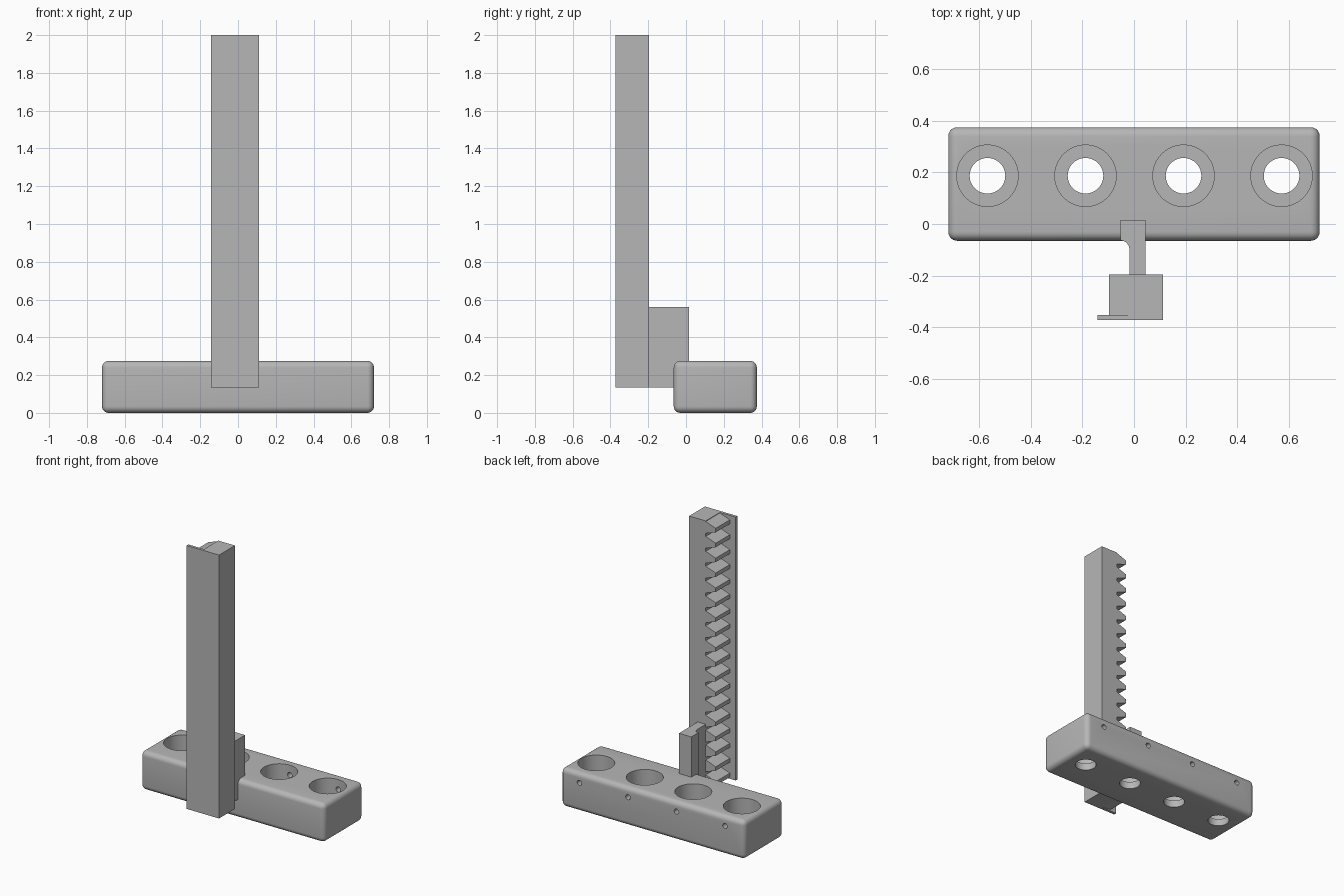
import bpy
import bmesh
from math import cos, sin, pi, tan, radians
from mathutils import Matrix, Vector

default = bpy.data.objects.get("Cube")
if default:
    bpy.data.objects.remove(default, do_unlink=True)

# One plain grey for every part
grey = bpy.data.materials.new("plain_grey")
grey.use_nodes = True
colour = (0.47, 0.47, 0.47, 1)
grey.diffuse_color = colour
grey.node_tree.nodes["Principled BSDF"].inputs["Base Color"].default_value = colour


def make_object(name, bm):
    bmesh.ops.recalc_face_normals(bm, faces=bm.faces)
    mesh = bpy.data.meshes.new(name)
    bm.to_mesh(mesh)
    bm.free()
    mesh.materials.append(grey)
    obj = bpy.data.objects.new(name, mesh)
    bpy.context.collection.objects.link(obj)
    return obj


def box(name, low, high):
    bm = bmesh.new()
    low, high = Vector(low), Vector(high)
    bmesh.ops.create_cube(bm, size=1, matrix=Matrix.Translation((low + high) / 2)
                          @ Matrix.Diagonal((*(high - low), 1)))
    return make_object(name, bm)


def extrude(name, points, direction):
    bm = bmesh.new()
    face = bm.faces.new([bm.verts.new(p) for p in points])
    result = bmesh.ops.extrude_face_region(bm, geom=[face], use_keep_orig=True)
    moved = [v for v in result["geom"] if isinstance(v, bmesh.types.BMVert)]
    bmesh.ops.translate(bm, verts=moved, vec=direction)
    return make_object(name, bm)


def cylinders(name, centres, radius, depth, sides, tilt=0):
    bm = bmesh.new()
    for centre in centres:
        bmesh.ops.create_cone(bm, cap_ends=True, segments=sides, radius1=radius,
                              radius2=radius, depth=depth,
                              matrix=Matrix.Translation(centre) @ Matrix.Rotation(tilt, 4, "X"))
    obj = make_object(name, bm)
    obj.hide_render = True
    return obj


# Rounded holder block
block = box("holder_block", (-0.72, -0.065, 0), (0.72, 0.375, 0.275))
bevel = block.modifiers.new("rounding", "BEVEL")
bevel.width = 0.035
bevel.segments = 6

# Stepped bores with a small pin hole through the back wall of each
hole_x = [-0.568 + 0.38 * i for i in range(4)]
hole_y = 0.187
cutters = [
    cylinders("bore_cutter", [(x, hole_y, 0.25) for x in hole_x], 0.119, 0.4, 64),
    cylinders("through_cutter", [(x, hole_y, 0.1) for x in hole_x], 0.069, 0.4, 48),
    cylinders("pin_cutter", [(x, 0.32, 0.205) for x in hole_x], 0.018, 0.2, 24, pi / 2),
]
bpy.context.view_layer.objects.active = block
block.select_set(True)
for cutter in cutters:
    cut = block.modifiers.new(cutter.name, "BOOLEAN")
    cut.operation = "DIFFERENCE"
    cut.solver = "EXACT"
    cut.object = cutter
for modifier in list(block.modifiers):
    bpy.ops.object.modifier_apply(modifier=modifier.name)
for cutter in cutters:
    bpy.data.objects.remove(cutter, do_unlink=True)

# Toothed rack column
bottom, top = 0.135, 2.0
front, back = -0.372, -0.195
plate_back = -0.353
root, tip = -0.018, -0.096
pitch = 0.1055
tooth_root, tooth_tip = 0.084, 0.028
slope = (tooth_root - tooth_tip) / 2
profile = [(0.112, bottom), (0.112, top), (root, top)]
for i in range(18):
    z = top - 0.004 - pitch * i
    profile += [(root, z), (tip, z - slope), (tip, z - slope - tooth_tip),
                (root, max(z - tooth_root, bottom))]
rack = extrude("toothed_rack", [(x, plate_back, z) for x, z in profile],
               (0, back - plate_back, 0))

# Front plate of the column, overhanging beside the teeth
plate = box("front_plate", (-0.142, front, bottom), (0.112, plate_back, top))

# Connecting bracket with a concave fillet
fillet = 0.034
neck, wide = -0.018, -0.052
start = -0.064
outline = [(0.045, back), (0.045, 0.015), (wide, 0.015)]
for i in range(9):
    a = pi / 2 * (1 - i / 8)
    outline.append((wide + fillet * cos(a), start - fillet + fillet * sin(a)))
outline.append((neck, back))
bracket = extrude("bracket", [(x, y, bottom) for x, y in outline], (0, 0, 0.425))

# Smooth the curves, keep hard edges
for obj in (block, bracket):
    bpy.ops.object.select_all(action="DESELECT")
    obj.select_set(True)
    bpy.context.view_layer.objects.active = obj
    bpy.ops.object.shade_smooth_by_angle(angle=radians(30))
